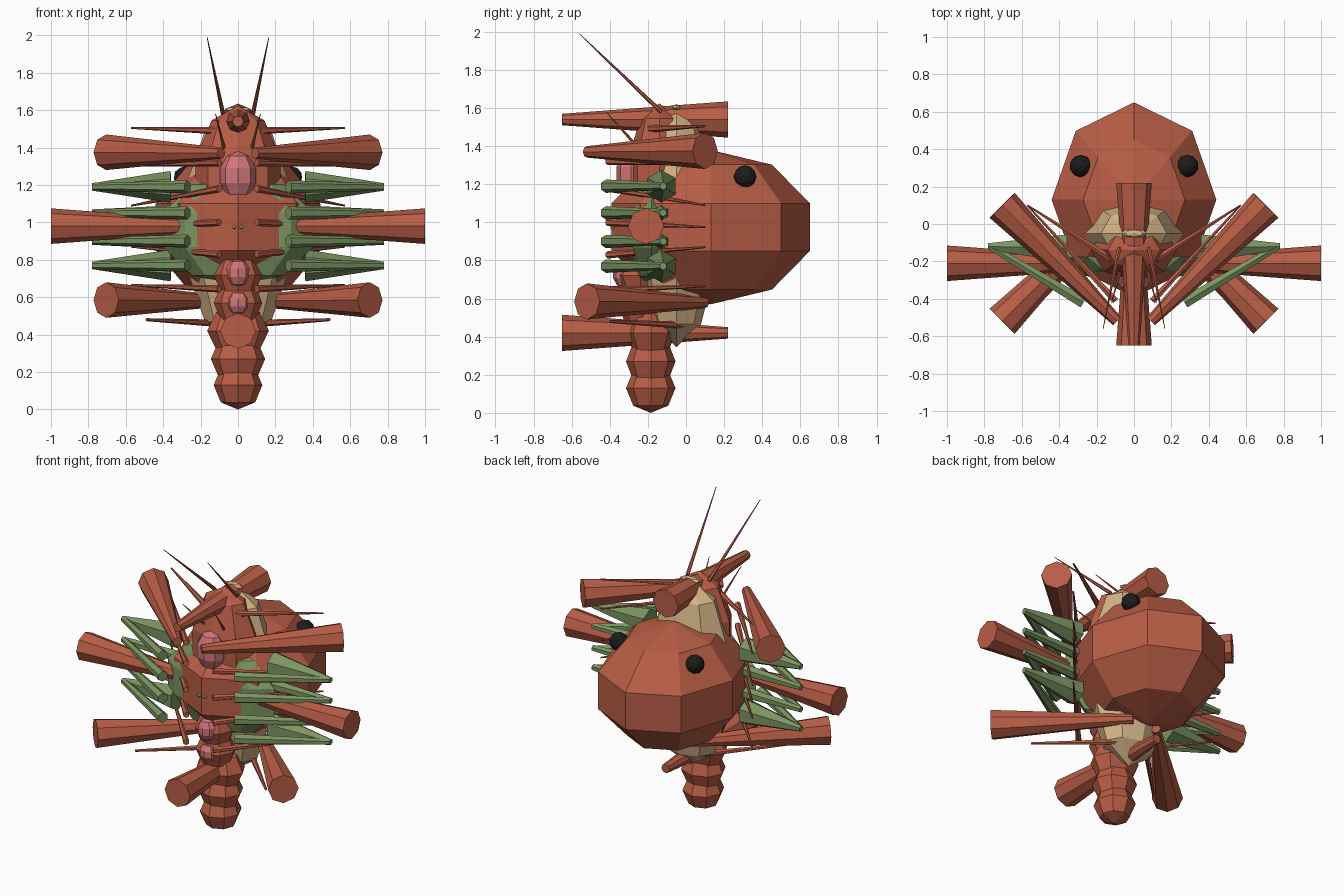
import bpy, math
from mathutils import Vector

old = bpy.data.objects.get("Cube")
if old:
    bpy.data.objects.remove(old)


def material(name, rgb):
    m = bpy.data.materials.new(name)
    m.use_nodes = True
    m.diffuse_color = (*rgb, 1)
    m.node_tree.nodes["Principled BSDF"].inputs["Base Color"].default_value = (*rgb, 1)
    return m


RED = material("shell red", (0.48, 0.11, 0.06))
GREEN = material("moss green", (0.2, 0.3, 0.12))
TAN = material("sand tan", (0.66, 0.46, 0.24))
PINK = material("soft pink", (0.64, 0.18, 0.19))
BLACK = material("eye black", (0.012, 0.012, 0.013))


def finish(name, mat):
    ob = bpy.context.object
    ob.name = name
    ob.data.materials.append(mat)
    return ob


def ball(name, mat, centre, scale, rings=5, segments=8):
    """Faceted ellipsoid with upright poles."""
    bpy.ops.mesh.primitive_uv_sphere_add(segments=segments, ring_count=rings, location=centre)
    bpy.context.object.scale = scale
    return finish(name, mat)


def spike(name, mat, start, end, r_start, r_end, sides=8):
    """Tapered limb between two points."""
    a, b = Vector(start), Vector(end)
    bpy.ops.mesh.primitive_cone_add(vertices=sides, radius1=r_start, radius2=r_end,
                                    depth=(b - a).length, location=(a + b) / 2)
    ob = bpy.context.object
    ob.rotation_euler = (b - a).to_track_quat('Z', 'Y').to_euler()
    return finish(name, mat)


def pair(name, mat, start, end, r_start, r_end, sides=8):
    for side, s in (("left", 1), ("right", -1)):
        spike(f"{side}_{name}", mat, (s * start[0], *start[1:]),
              (s * end[0], *end[1:]), r_start, r_end, sides)


# Main bodies
ball("large_shell", RED, (0, 0.13, 0.975), (0.463, 0.547, 0.405))
ball("tan_body", TAN, (0, -0.05, 0.98), (0.3, 0.22, 0.635))
ball("head", RED, (0, -0.14, 1.21), (0.24, 0.17, 0.415))
ball("green_thorax", GREEN, (0, -0.18, 0.96), (0.42, 0.14, 0.3))
ball("crown_knob", TAN, (0, -0.05, 1.6), (0.07, 0.025, 0.02), 4)

# Tail segments, bottom to top
for i, (y, z, r) in enumerate([(-0.185, 0.13, 0.13), (-0.185, 0.27, 0.145), (-0.185, 0.42, 0.165),
                               (-0.23, 0.57, 0.13), (-0.24, 0.72, 0.13)]):
    ball(f"tail_segment_{i + 1}", RED, (0, y, z), (r, 0.13, min(r, 0.14)), 4)

# Pink belly plates
ball("upper_belly_plate", PINK, (0, -0.29, 1.25), (0.1, 0.08, 0.13))
ball("middle_belly_plate", PINK, (0, -0.33, 0.73), (0.065, 0.055, 0.075))
ball("lower_belly_plate", PINK, (0, -0.31, 0.57), (0.065, 0.055, 0.065))

# Eyes and tiny front studs
for side, s in (("left", 1), ("right", -1)):
    bpy.ops.mesh.primitive_ico_sphere_add(subdivisions=2, radius=0.06,
                                          location=(s * 0.285, 0.31, 1.24))
    finish(f"{side}_eye", BLACK)
    ball(f"{side}_stud", TAN, (s * 0.02, -0.385, 0.975), (0.012, 0.012, 0.012), 4, 6)

# Ring of eight big tapered limbs
spike("top_limb", RED, (0, 0.22, 1.54), (0, -0.65, 1.54), 0.095, 0.03)
spike("bottom_limb", RED, (0, -0.65, 0.42), (0, 0.22, 0.42), 0.095, 0.03)
pair("upper_limb", RED, (0.705, 0.1, 1.375), (0.09, -0.52, 1.37), 0.095, 0.03)
pair("middle_limb", RED, (1.0, -0.21, 0.98), (0.13, -0.21, 0.98), 0.095, 0.03)
pair("lower_limb", RED, (0.705, -0.52, 0.585), (0.09, 0.1, 0.58), 0.095, 0.03)

# Green arms: upper arm outwards, forearm back to the front
for i, (z, r) in enumerate([(1.19, 0.085), (1.05, 0.04), (0.9, 0.04), (0.77, 0.085)]):
    pair(f"upper_arm_{i + 1}", GREEN, (0.36, -0.13, z), (0.78, -0.12, z), r, 0.02, 6)
    pair(f"forearm_{i + 1}", GREEN, (0.27, -0.42, z), (0.77, -0.12, z), 0.035, 0.02, 6)

# Thin spines running backwards
for i, (z0, z1) in enumerate([(1.49, 1.505), (1.32, 1.305), (1.18, 1.09),
                              (1.0, 0.975), (0.83, 0.87), (0.645, 0.665)]):
    y = -0.2 if i == 0 else -0.41
    pair(f"spine_{i + 1}", RED, (0.1, y, z0), (0.57, 0.1, z1), 0.02, 0.005, 6)
pair("low_spine", RED, (0.1, 0.0, 0.46), (0.49, -0.4, 0.48), 0.02, 0.008, 6)

# Antennae
pair("long_antenna", RED, (0.08, -0.13, 1.58), (0.165, -0.56, 1.99), 0.012, 0.002, 6)
pair("short_antenna", RED, (0.07, -0.24, 1.38), (0.12, -0.42, 1.58), 0.01, 0.002, 6)
